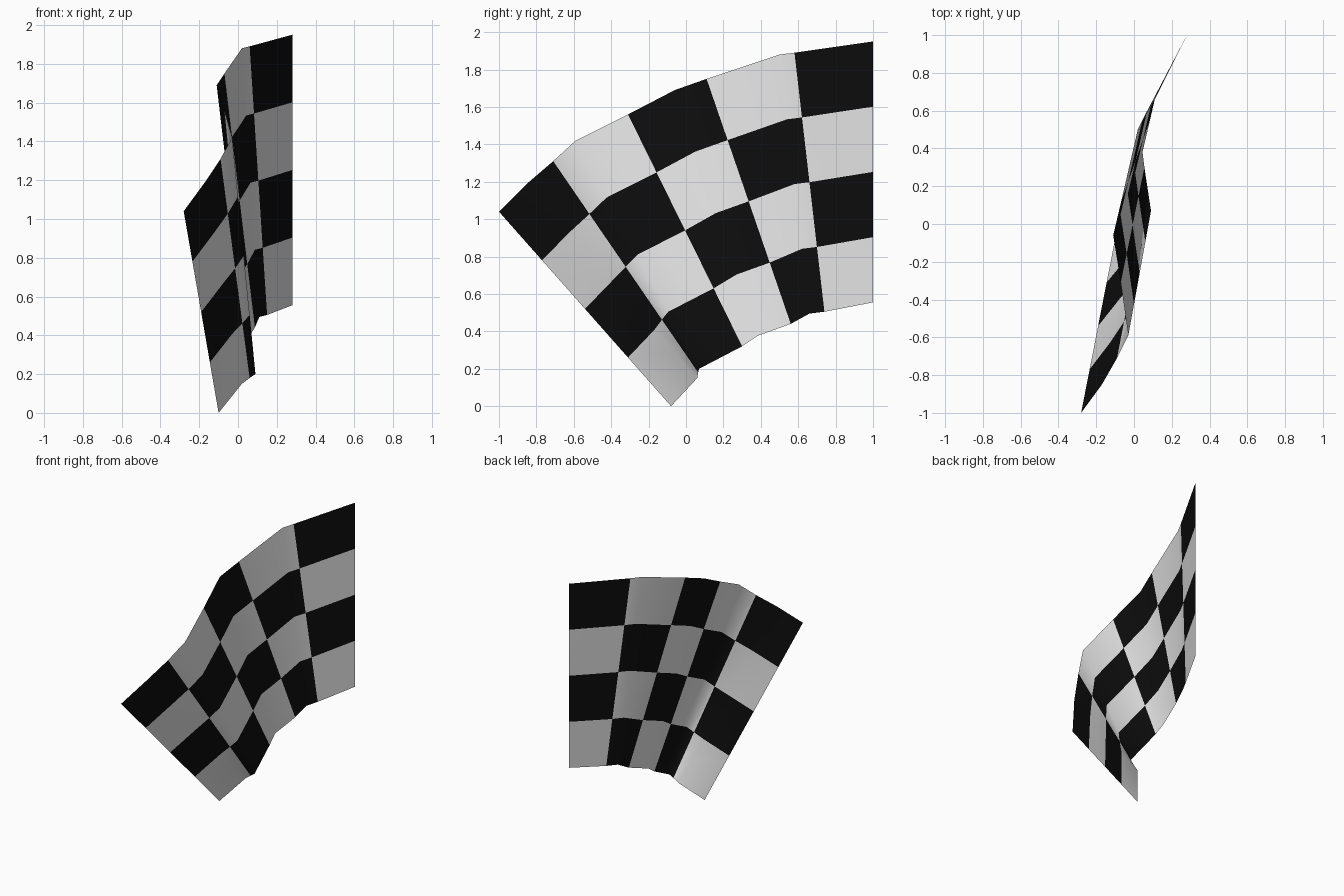
import bpy
import bmesh
from mathutils import Vector

default_cube = bpy.data.objects.get("Cube")
if default_cube:
    bpy.data.objects.remove(default_cube, do_unlink=True)


def flat_material(name, colour):
    material = bpy.data.materials.new(name)
    material.use_nodes = True
    material.diffuse_color = colour
    shader = next(n for n in material.node_tree.nodes if n.type == "BSDF_PRINCIPLED")
    shader.inputs["Base Color"].default_value = colour
    shader.inputs["Roughness"].default_value = 0.9
    return material


# Hems from the free edge to the pole edge: every second point starts a new check,
# the points between them are the folds of the cloth
top_hem = [
    (-.28, -1, 1.04), (-.17, -.85, 1.19), (-.09, -.71, 1.31), (-.03, -.59, 1.42),
    (-.07, -.31, 1.56), (-.11, -.06, 1.69), (-.07, .11, 1.75), (.02, .5, 1.88),
    (.06, .58, 1.89), (.28, 1, 1.95),
]
bottom_hem = [
    (-.1, -.08, 0), (.02, .06, .15), (.06, .065, .18), (.09, .07, .2),
    (.055, .3, .32), (.045, .38, .375), (.087, .56, .44), (.11, .66, .495),
    (.15, .74, .505), (.28, 1, .555),
]
CHECK_ROWS = 4
STEPS = 2  # mesh rows in each check


def build_cloth():
    bm = bmesh.new()
    rows = CHECK_ROWS * STEPS
    # Sheet ruled between the two hems
    grid = [
        [bm.verts.new(Vector(top).lerp(Vector(bottom), r / rows))
         for top, bottom in zip(top_hem, bottom_hem)]
        for r in range(rows + 1)
    ]
    for r in range(rows):
        for c in range(len(top_hem) - 1):
            face = bm.faces.new((grid[r][c], grid[r + 1][c],
                                 grid[r + 1][c + 1], grid[r][c + 1]))
            # Alternating checks
            face.material_index = (r // STEPS + c // 2) % 2
            face.smooth = True
    mesh = bpy.data.meshes.new("flag_cloth")
    bm.to_mesh(mesh)
    bm.free()
    return mesh


cloth = bpy.data.objects.new("flag_cloth", build_cloth())
bpy.context.collection.objects.link(cloth)
cloth.data.materials.append(flat_material("black_check", (.004, .004, .004, 1)))
cloth.data.materials.append(flat_material("white_check", (.8, .8, .8, 1)))
